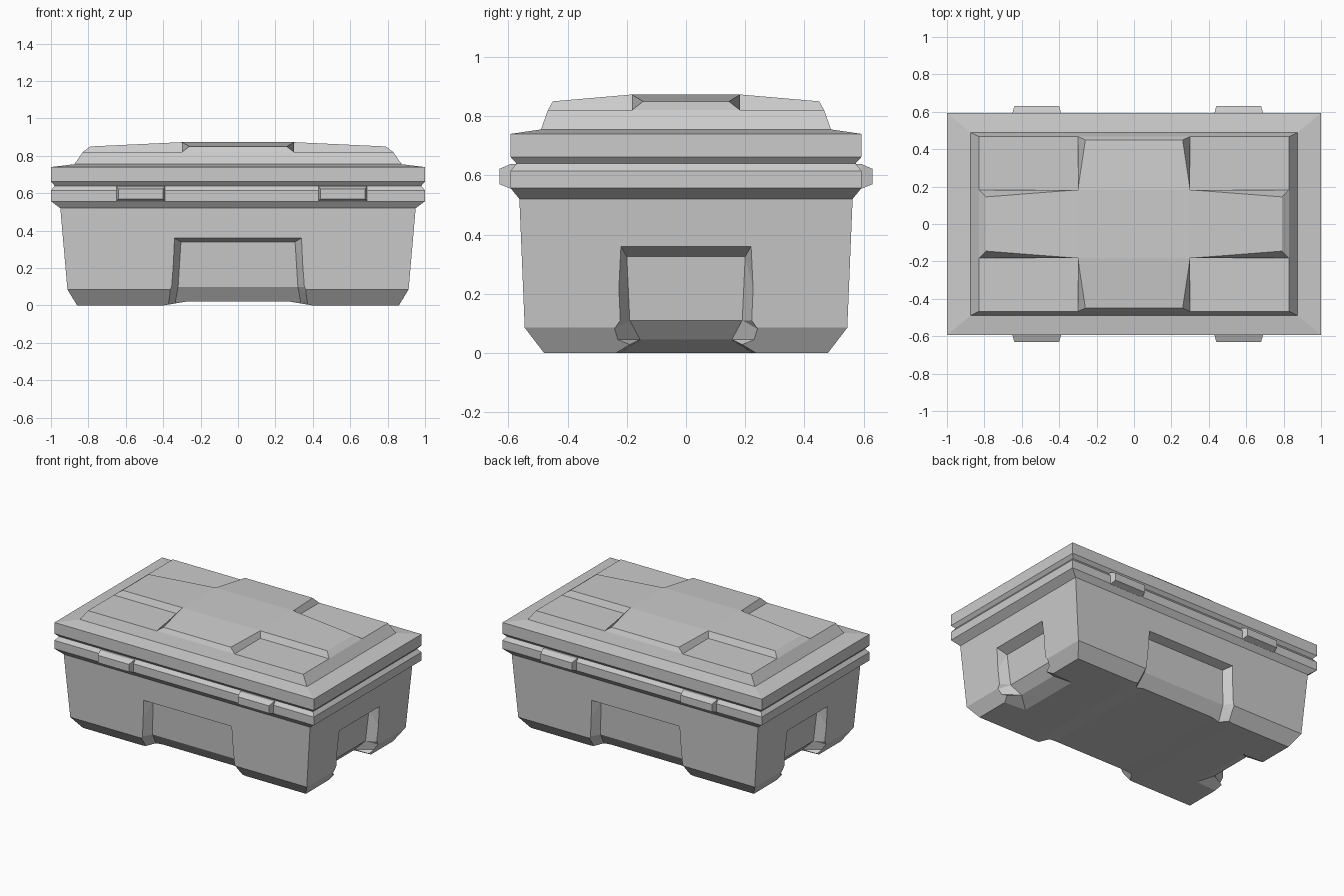
import bpy, bmesh

if "Cube" in bpy.data.objects:
    bpy.data.objects.remove(bpy.data.objects["Cube"])


def make_object(name, verts, faces):
    mesh = bpy.data.meshes.new(name)
    bm = bmesh.new()
    vs = [bm.verts.new(v) for v in verts]
    for f in faces:
        bm.faces.new([vs[i] for i in f])
    bmesh.ops.remove_doubles(bm, verts=bm.verts, dist=1e-5)
    bmesh.ops.recalc_face_normals(bm, faces=bm.faces)
    bm.to_mesh(mesh)
    bm.free()
    ob = bpy.data.objects.new(name, mesh)
    bpy.context.collection.objects.link(ob)
    return ob


def loft(name, rings):
    """Closed solid through a stack of equal-length rings."""
    n = len(rings[0])
    faces = [[k * n + i, k * n + (i + 1) % n, (k + 1) * n + (i + 1) % n, (k + 1) * n + i]
             for k in range(len(rings) - 1) for i in range(n)]
    faces.append(list(range(n)))
    faces.append([(len(rings) - 1) * n + i for i in range(n)])
    return make_object(name, [v for r in rings for v in r], faces)


def rect(x, y, z):
    return [(-x, -y, z), (x, -y, z), (x, y, z), (-x, y, z)]


def cut(target, cutter):
    mod = target.modifiers.new("cut", 'BOOLEAN')
    mod.operation = 'DIFFERENCE'
    mod.solver = 'EXACT'
    mod.object = cutter
    bpy.context.view_layer.objects.active = target
    bpy.ops.object.modifier_apply(modifier=mod.name)
    bpy.data.objects.remove(cutter, do_unlink=True)


def recess_cutter(rows, axis, sign):
    """Tapered pocket; each row pairs (depth, height, half width) inside and at the wall."""
    rings = []
    for a, b in rows:
        o = [2 * q - p for p, q in zip(a, b)]
        ring = [(a[0], -a[2], a[1]), (o[0], -o[2], o[1]), (o[0], o[2], o[1]), (a[0], a[2], a[1])]
        ring = [(sign * d, w, z) if axis == 'x' else (w, sign * d, z) for d, w, z in ring]
        rings.append(ring)
    cutter = loft("recess_cutter", rings)
    cutter.modifiers.new("tri", 'TRIANGULATE')
    cutter.hide_render = True
    return cutter


# Tub with bevelled foot and flared rim
tub = loft("tub", [rect(*p) for p in [
    (0.86, 0.48, 0), (0.912, 0.545, 0.085), (0.95, 0.563, 0.52), (1, 0.593, 0.557),
    (1, 0.593, 0.615), (0.98, 0.573, 0.64)]])

# Shallow channel across the underside
profile = [(-0.52, -0.02), (0.52, -0.02), (0.28, 0.02), (-0.28, 0.02)]
cut(tub, loft("channel_cutter", [[(x, y, z) for x, z in profile] for y in (-0.8, 0.8)]))

# Recesses in the four walls
end_rows = [((0.87, 0.325, 0.20), (0.936, 0.36, 0.22)),
            ((0.85, 0.11, 0.19), (0.914, 0.11, 0.222)),
            ((0.79, 0.045, 0.155), (0.887, 0.045, 0.23)),
            ((0.70, 0.0, 0.225), (0.86, 0.0, 0.236)),
            ((0.66, -0.02, 0.256), (0.85, -0.02, 0.26))]
long_rows = [((0.50, 0.34, 0.305), (0.557, 0.36, 0.34)),
             ((0.485, 0.10, 0.32), (0.546, 0.10, 0.355)),
             ((0.43, 0.02, 0.335), (0.495, 0.02, 0.37)),
             ((0.40, -0.02, 0.34), (0.47, -0.02, 0.38))]
for s in (-1, 1):
    cut(tub, recess_cutter(end_rows, 'x', s))
    cut(tub, recess_cutter(long_rows, 'y', s))

# Open the hidden top of the tub under the lid
bm = bmesh.new()
bm.from_mesh(tub.data)
caps = [f for f in bm.faces if all(v.co.z > 0.638 for v in f.verts)]
bmesh.ops.delete(bm, geom=caps, context='FACES')
bm.to_mesh(tub.data)
bm.free()

# Lid: one quarter, mirrored in x and y
verts, faces = [], []
rim = [(0.98, 0.573, 0.64), (1, 0.593, 0.662), (1, 0.593, 0.74), (0.875, 0.49, 0.755)]
for x, y, z in rim:
    verts += [(x, 0, z), (x, y, z), (0, y, z)]
for k in range(len(rim) - 1):
    for i in (0, 1):
        faces.append([3 * k + i, 3 * k + i + 1, 3 * k + i + 4, 3 * k + i + 3])
top = {
    'ctr': (0, 0, 0.873), 'cx': (0.30, 0, 0.873), 'cxy': (0.30, 0.183, 0.873), 'cy': (0, 0.183, 0.873),
    'ex': (0.79, 0, 0.85), 'exy': (0.79, 0.145, 0.85), 'ey': (0, 0.45, 0.85), 'eyx': (0.26, 0.45, 0.85),
    'sx': (0.83, 0, 0.82), 'sxy': (0.83, 0.183, 0.82), 'sy': (0, 0.467, 0.82), 'syx': (0.30, 0.467, 0.82),
    'in': (0.30, 0.183, 0.82), 'out': (0.83, 0.467, 0.82),
    'rx': verts[9], 'rxy': verts[10], 'ry': verts[11]}
keys = list(top)
base = len(verts)
verts += list(top.values())
for f in ["ctr cx cxy cy", "cx ex exy cxy", "cy cxy eyx ey",      # raised cross
          "cxy exy sxy in", "cxy in syx eyx", "in sxy out syx",   # corner pocket
          "ex sx sxy exy", "ey eyx syx sy",                       # shoulder
          "sx rx rxy out sxy", "sy syx out rxy ry"]:              # outer slope
    faces.append([base + keys.index(k) for k in f.split()])
lid = make_object("lid", verts, faces)
if max(lid.data.polygons, key=lambda p: p.center.z).normal.z < 0:
    lid.data.flip_normals()
mirror = lid.modifiers.new("mirror", 'MIRROR')
mirror.use_axis = (True, True, False)
mirror.merge_threshold = 0.0005

# Latches on front, hinges on back
for label, s in (("latch", -1), ("hinge", 1)):
    for side, cx in (("left", -0.52), ("right", 0.56)):
        loft(f"{label}_{side}", [
            [(cx + dx * w, s * y, z) for dx, z in ((-1, z0), (1, z0), (1, z1), (-1, z1))]
            for w, y, z0, z1 in ((0.13, 0.56, 0.555, 0.638), (0.13, 0.593, 0.555, 0.638),
                                 (0.12, 0.63, 0.57, 0.622))])
